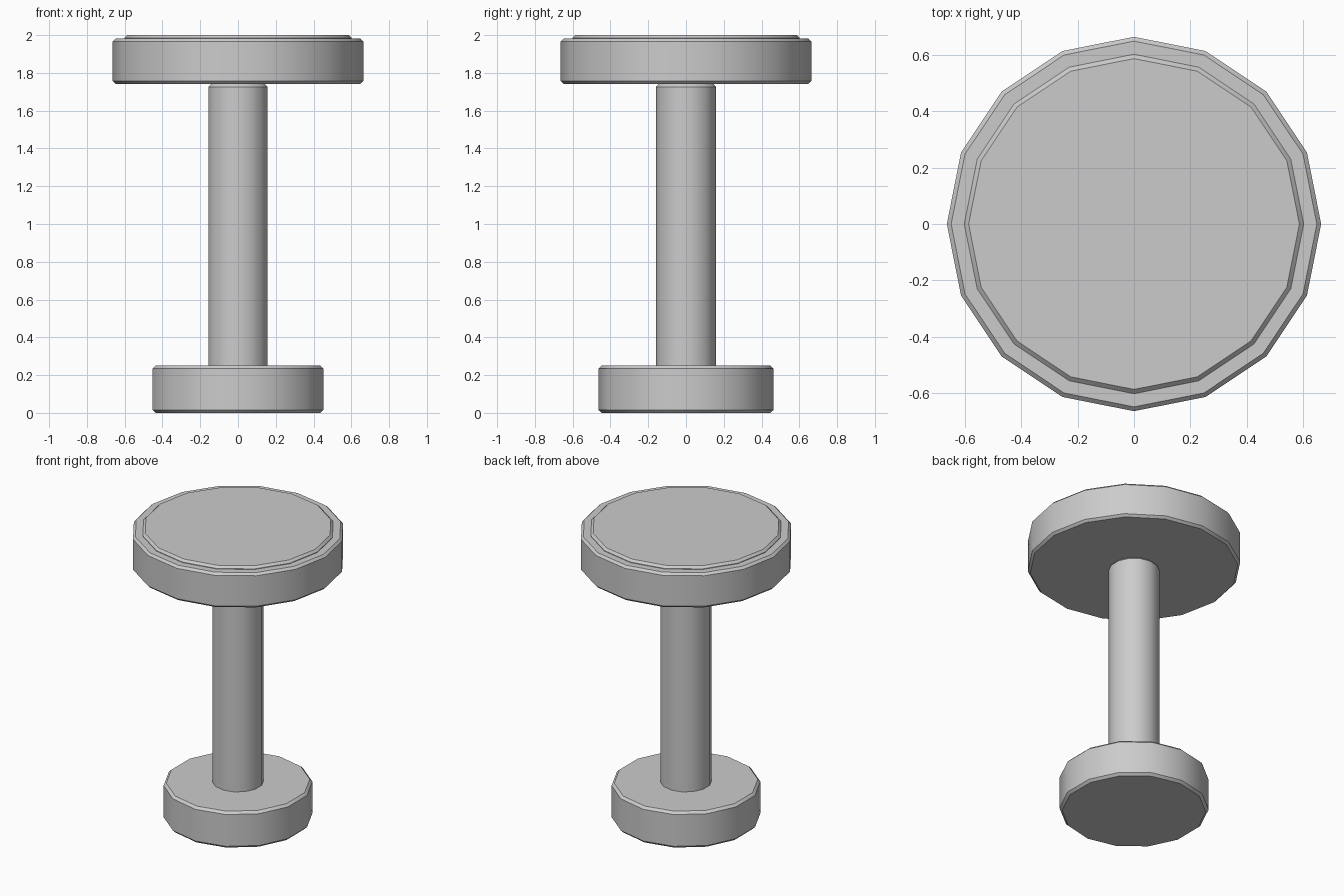
import bpy

if "Cube" in bpy.data.objects:
    bpy.data.objects.remove(bpy.data.objects["Cube"])


def disc(name, sides, radius, z0, z1, chamfer):
    """Upright low-poly cylinder with chamfered rims."""
    bpy.ops.mesh.primitive_cylinder_add(
        vertices=sides, radius=radius, depth=z1 - z0, location=(0, 0, (z0 + z1) / 2))
    ob = bpy.context.object
    ob.name = name
    bev = ob.modifiers.new("rim_chamfer", 'BEVEL')
    bev.width = chamfer
    bev.segments = 1
    bev.limit_method = 'ANGLE'
    bev.angle_limit = 0.8
    bpy.ops.object.modifier_apply(modifier=bev.name)
    bpy.ops.object.shade_smooth_by_angle()
    return ob


# Foot
disc("base", 14, 0.464, 0.0, 0.25, 0.016)
# Column, sunk into the foot
disc("stem", 14, 0.16, 0.2, 1.744, 0.018)
# Seat body
disc("seat", 16, 0.664, 1.742, 1.981, 0.015)
# Thin raised pad on the seat
disc("seat_pad", 16, 0.602, 1.95, 2.0, 0.015)
